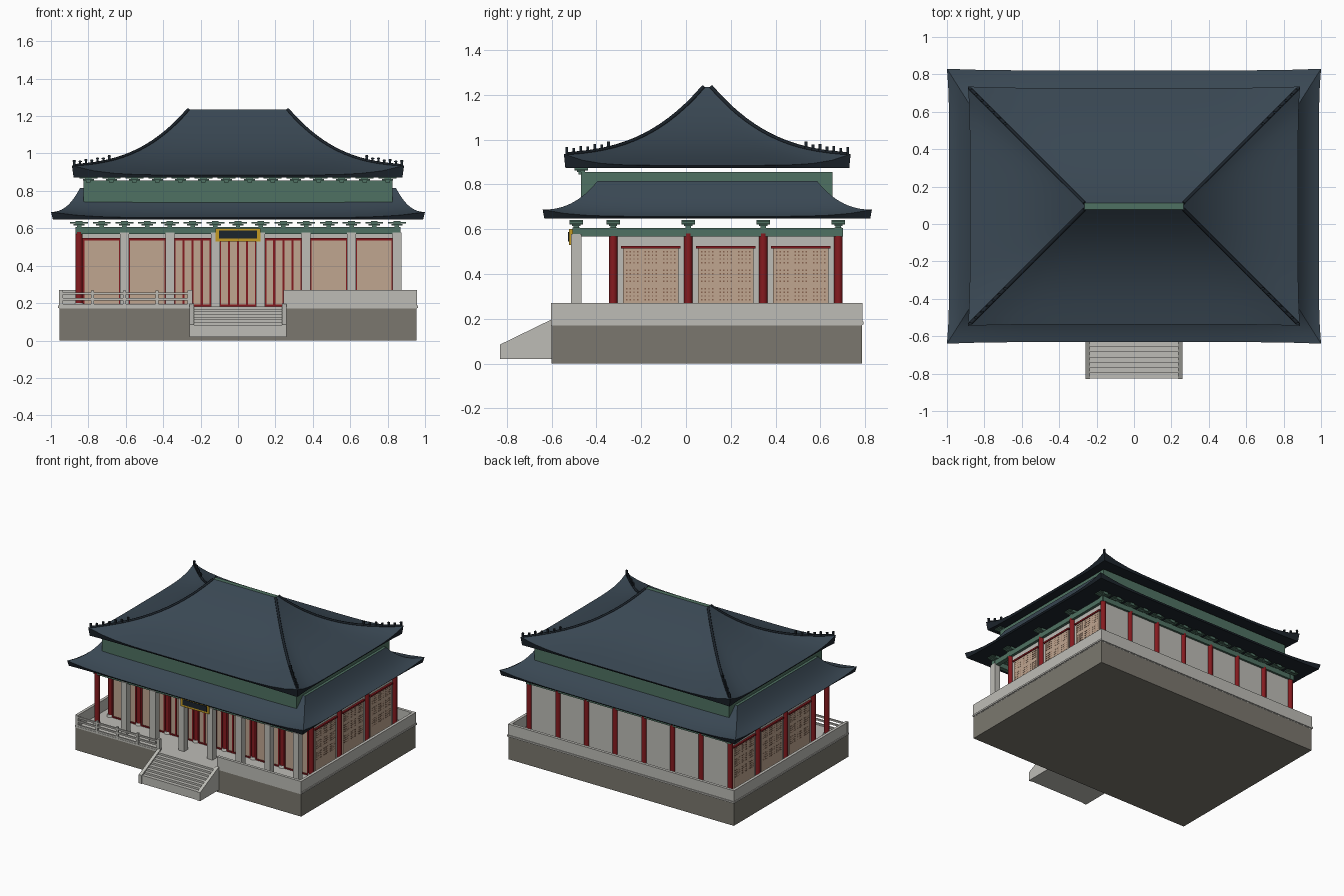
import bpy, bmesh, math
from mathutils import Vector

if "Cube" in bpy.data.objects:
    bpy.data.objects.remove(bpy.data.objects["Cube"])

CY = 0.095          # centre of the hall in depth


def material(name, rgb):
    m = bpy.data.materials.new(name)
    m.use_nodes = True
    col = [(c / 255) ** 2.2 for c in rgb] + [1]
    m.diffuse_color = col
    m.node_tree.nodes["Principled BSDF"].inputs["Base Color"].default_value = col
    return m


TILE = material("slate_tile", (60, 73, 84))
RIDGE = material("dark_ridge", (34, 41, 48))
GREEN = material("painted_green", (80, 113, 98))
RED = material("lacquer_red", (132, 32, 36))
TAN = material("paper_tan", (190, 164, 143))
LATTICE = material("lattice_brown", (135, 100, 80))
STONE = material("pale_stone", (188, 187, 181))
BASE = material("dark_stone", (122, 119, 110))
GOLD = material("gold", (196, 154, 40))


def finish(name, bm, mats, smooth=False):
    bmesh.ops.recalc_face_normals(bm, faces=bm.faces[:])
    me = bpy.data.meshes.new(name)
    bm.to_mesh(me)
    bm.free()
    for m in mats:
        me.materials.append(m)
    ob = bpy.data.objects.new(name, me)
    bpy.context.collection.objects.link(ob)
    if smooth:
        bpy.ops.object.select_all(action='DESELECT')
        ob.select_set(True)
        bpy.context.view_layer.objects.active = ob
        bpy.ops.object.shade_smooth_by_angle(angle=math.radians(35))
    return ob


def boxes(name, mat, spans):
    """One object of boxes, each given as (x0, x1, y0, y1, z0, z1)."""
    bm = bmesh.new()
    for x0, x1, y0, y1, z0, z1 in spans:
        vs = bmesh.ops.create_cube(bm, size=1)["verts"]
        bmesh.ops.scale(bm, vec=(x1 - x0, y1 - y0, z1 - z0), verts=vs)
        bmesh.ops.translate(bm, vec=((x0 + x1) / 2, (y0 + y1) / 2, (z0 + z1) / 2), verts=vs)
    return finish(name, bm, [mat])


def cylinders(name, mat, spots, r, z0, z1, r2=None):
    bm = bmesh.new()
    for x, y in spots:
        vs = bmesh.ops.create_cone(bm, cap_ends=True, segments=14, radius1=r, radius2=r2 or r, depth=z1 - z0)["verts"]
        bmesh.ops.translate(bm, vec=(x, y, (z0 + z1) / 2), verts=vs)
    return finish(name, bm, [mat], True)


# Hipped roof: rings shrink upward along a concave curve, corners lift
def roof_point(r, u, sx, sy):
    hx, hy = (o + (i - o) * u for o, i in zip(r["outer"], r["inner"]))
    f = 0.4 * u + 0.6 * u ** r["power"]
    corner = min(abs(sx), abs(sy)) ** 6
    lift = r["lift"] * corner * (1 - u) ** 2
    flare = 1 - 0.012 * (1 - corner) * (1 - u)
    return Vector((sx * hx * flare, CY + sy * hy * flare, r["z0"] + (r["z1"] - r["z0"]) * f + lift))


def hip_roof(name, r, n=16, rings=14):
    edge = [-1 + 2 * i / n for i in range(n)]
    loop = [(s, -1) for s in edge] + [(1, s) for s in edge] + [(-s, 1) for s in edge] + [(-1, -s) for s in edge]
    bm = bmesh.new()
    rows = []
    bottom = []
    for sx, sy in loop:
        p = roof_point(r, 0, sx, sy)
        bottom.append(bm.verts.new((p.x * 0.99, CY + (p.y - CY) * 0.99, r["under"])))
    rows.append(bottom)
    for k in range(rings + 1):
        rows.append([bm.verts.new(roof_point(r, k / rings, *s)) for s in loop])
    for k, (a, b) in enumerate(zip(rows, rows[1:])):
        for i in range(len(loop)):
            j = (i + 1) % len(loop)
            f = bm.faces.new((a[i], a[j], b[j], b[i]))
            f.material_index = 1 if k == 0 else 0
    bm.faces.new(bottom).material_index = 1
    bm.faces.new(rows[-1]).material_index = 2
    finish(name, bm, [TILE, RIDGE, GREEN], True)


UPPER = dict(outer=(0.888, 0.64), inner=(0.265, 0.017), z0=0.885, z1=1.235, under=0.872, lift=0.05, power=2.8)
LOWER = dict(outer=(1.0, 0.735), inner=(0.845, 0.49), z0=0.657, z1=0.815, under=0.648, lift=0.03, power=2.5)
hip_roof("upper_roof", UPPER)
hip_roof("lower_roof", LOWER)

# Hip ridges with small roof figures near the eave corners
figures = []
for sx in (-1, 1):
    for sy in (-1, 1):
        cu = bpy.data.curves.new("hip_ridge", 'CURVE')
        cu.dimensions = '3D'
        cu.bevel_depth = 0.009
        cu.bevel_resolution = 1
        cu.use_fill_caps = True
        sp = cu.splines.new('POLY')
        sp.points.add(16)
        for k, pt in enumerate(sp.points):
            pt.co = (*roof_point(UPPER, 0.02 + 0.98 * k / 16, sx, sy), 1)
        cu.materials.append(RIDGE)
        bpy.context.collection.objects.link(bpy.data.objects.new("hip_ridge", cu))
        for k in range(7):
            p = roof_point(UPPER, 0.02 + 0.05 * k, sx, sy)
            h = 0.024 if k % 2 else 0.03
            figures.append((p.x - 0.006, p.x + 0.006, p.y - 0.006, p.y + 0.006, p.z, p.z + h))
            figures.append((p.x - 0.009, p.x + 0.009, p.y - 0.004, p.y + 0.004, p.z + h * 0.7, p.z + h * 0.85))
boxes("roof_figures", RIDGE, figures)

# Upper storey wall and its front brackets
boxes("upper_wall", GREEN, [(-0.825, 0.825, -0.468, 0.655, 0.66, 0.855)])


def bracket(x, y, z):
    return [(x - 0.012, x + 0.012, y - 0.012, y + 0.012, z, z + 0.014),
            (x - 0.03, x + 0.03, y - 0.018, y + 0.018, z + 0.01, z + 0.018),
            (x - 0.048, x + 0.048, y - 0.03, y + 0.03, z + 0.022, z + 0.03),
            (x - 0.018, x + 0.018, y - 0.03, y + 0.03, z + 0.016, z + 0.036)]


boxes("upper_brackets", GREEN, [b for i in range(14) for b in bracket(-0.8 + 1.6 * i / 13, -0.468, 0.845)])

# Column grid
XS = [-0.85 + 1.7 * i / 7 for i in range(8)]
YS = [-0.325 + 0.335 * i for i in range(4)]
PORCH, FRONT, BACK = -0.49, YS[0], YS[-1]
ring = [(x, y) for x in XS for y in (FRONT, BACK)] + [(x, y) for x in (XS[0], XS[-1]) for y in YS[1:3]]
cylinders("red_columns", RED, ring + [(XS[0], PORCH)], 0.019, 0.18, 0.58)
cylinders("column_feet", STONE, ring + [(XS[0], PORCH)], 0.03, 0.18, 0.2, 0.023)
boxes("porch_columns", STONE, [(x - 0.024, x + 0.024, PORCH - 0.024, PORCH + 0.024, 0.18, 0.578) for x in XS[1:]])

# Beams and lower brackets
boxes("beams", GREEN,
      [(-0.87, 0.87, y - 0.016, y + 0.016, 0.57, 0.608) for y in (PORCH, FRONT, BACK)] +
      [(x - 0.016, x + 0.016, PORCH, 0.70, 0.568, 0.606) for x in (XS[0], XS[-1])])
spots = [(-0.85 + 1.7 * i / 14, y) for i in range(15) for y in (PORCH, BACK)]
spots += [(x, y) for x in (XS[0], XS[-1]) for y in YS[:3]]
boxes("lower_brackets", GREEN, [b for s in spots for b in bracket(*s, 0.604)])

# Hall walls with paper panels, lattice dots and red trim
boxes("hall_walls", STONE, [(-0.845, 0.845, FRONT, BACK, 0.18, 0.575)])
panels, trim, dots = [], [], []
for i, (a, b) in enumerate(zip(XS, XS[1:])):
    y = FRONT - 0.008
    panels.append((a + 0.02, b - 0.02, y, FRONT, 0.19, 0.535))
    trim.append((a, b, y - 0.008, FRONT, 0.535, 0.547))
    trim.append((a, b, y - 0.008, FRONT, 0.18, 0.192))
    bars = 5 if 2 <= i <= 4 else 2
    for k in range(bars):
        x = a + 0.024 + (b - a - 0.048) * k / (bars - 1)
        trim.append((x - 0.006, x + 0.006, y - 0.006, FRONT, 0.19, 0.54))
for s in (-1, 1):
    for a, b in zip(YS, YS[1:]):
        x0, x1 = sorted((s * 0.84, s * 0.853))
        panels.append((x0, x1, a + 0.043, b - 0.043, 0.19, 0.515))
        x0, x1 = sorted((s * 0.84, s * 0.86))
        trim.append((x0, x1, a + 0.035, b - 0.035, 0.513, 0.525))
        x0, x1 = sorted((s * 0.852, s * 0.855))
        for m in range(14):
            for n in range(14):
                if m % 5 != 4 and n % 5 != 4:
                    y, z = a + 0.06 + m * 0.0165, 0.285 + n * 0.0165
                    dots.append((x0, x1, y - 0.003, y + 0.003, z - 0.003, z + 0.003))
boxes("paper_panels", TAN, panels)
boxes("red_trim", RED, trim)
boxes("lattice_dots", LATTICE, dots)

# Name board, left blank
boxes("board_frame", GOLD, [(-0.12, 0.12, -0.522, -0.506, 0.53, 0.6)])
boxes("board_face", RIDGE, [(-0.102, 0.102, -0.526, -0.52, 0.545, 0.587)])

# Platform, parapets and front balustrade
boxes("platform", BASE, [(-0.955, 0.955, -0.6, 0.785, 0, 0.17)])
boxes("platform_floor", STONE, [(-0.955, 0.955, -0.6, 0.785, 0.17, 0.183)])
boxes("parapets", STONE, [(0.26, 0.957, -0.602, -0.58, 0.172, 0.27),
                          (0.935, 0.957, -0.6, 0.787, 0.172, 0.27),
                          (-0.957, -0.935, -0.6, 0.787, 0.172, 0.27),
                          (-0.957, 0.957, 0.765, 0.787, 0.172, 0.27)])
boxes("parapet_lip", STONE, [(-0.963, 0.963, 0.78, 0.793, 0.175, 0.187),
                             (0.95, 0.963, -0.6, 0.793, 0.175, 0.187),
                             (-0.963, -0.95, -0.6, 0.793, 0.175, 0.187)])
posts = [-0.95 + 0.172 * i for i in range(5)]
boxes("balustrade", STONE,
      [(x - 0.008, x + 0.008, -0.6, -0.584, 0.18, 0.268) for x in posts] +
      [(-0.955, -0.26, -0.598, -0.586, z, z + 0.012) for z in (0.183, 0.215, 0.245)])
boxes("stair_posts", STONE, [(s - 0.012, s + 0.012, -0.602, -0.578, 0.17, 0.27) for s in (-0.255, 0.255)])

# Front stairs with sloping side walls
N = 8
boxes("stair_steps", STONE, [(-0.24, 0.24, -0.825 + 0.225 * i / N, -0.59, 0.02, 0.07 + 0.113 * (i + 1) / N)
                             for i in range(N)])
bm = bmesh.new()
for x in (-0.26, 0.235):
    prof = [(-0.83, 0.02), (-0.6, 0.02), (-0.6, 0.197), (-0.83, 0.085)]
    f = bm.faces.new([bm.verts.new((x, y, z)) for y, z in prof])
    ext = bmesh.ops.extrude_face_region(bm, geom=[f])["geom"]
    bmesh.ops.translate(bm, vec=(0.025, 0, 0), verts=[v for v in ext if isinstance(v, bmesh.types.BMVert)])
finish("stair_sides", bm, [STONE])
